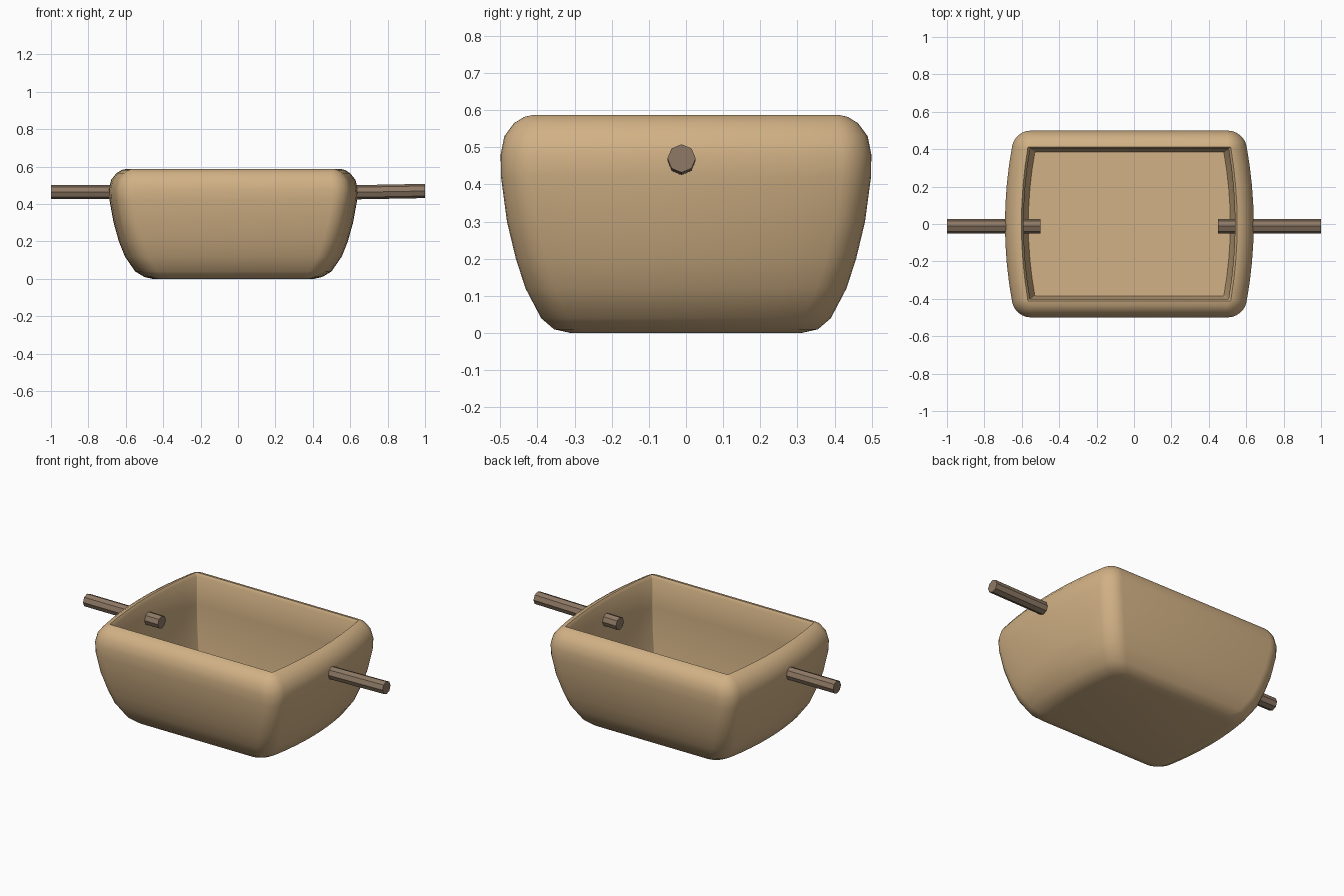
import bpy
import bmesh
import math
from mathutils import Vector

cube = bpy.data.objects.get("Cube")
if cube:
    bpy.data.objects.remove(cube, do_unlink=True)


def material(name, color):
    mat = bpy.data.materials.new(name)
    mat.use_nodes = True
    mat.diffuse_color = (*color, 1)
    bsdf = next(n for n in mat.node_tree.nodes if n.type == 'BSDF_PRINCIPLED')
    bsdf.inputs["Base Color"].default_value = (*color, 1)
    bsdf.inputs["Roughness"].default_value = 0.8
    return mat


def finish(bm, name, mat, angle):
    bmesh.ops.recalc_face_normals(bm, faces=bm.faces)
    mesh = bpy.data.meshes.new(name)
    bm.to_mesh(mesh)
    bm.free()
    mesh.materials.append(mat)
    obj = bpy.data.objects.new(name, mesh)
    bpy.context.collection.objects.link(obj)
    bpy.ops.object.select_all(action='DESELECT')
    obj.select_set(True)
    bpy.context.view_layer.objects.active = obj
    bpy.ops.object.shade_smooth_by_angle(angle=math.radians(angle))
    return obj


CENTER_X = -0.025
CORNER_STEPS = 6
END_STEPS = 8


def ring(bm, z, half_y, half_x, radius, bow):
    """Rounded rectangle whose two short ends bow outward in x."""
    hx = half_x - bow
    points = []
    for quarter, (sx, sy) in enumerate([(1, 1), (-1, 1), (-1, -1), (1, -1)]):
        for i in range(CORNER_STEPS + 1):
            a = math.pi / 2 * (quarter + i / CORNER_STEPS)
            points.append((sx * (hx - radius) + radius * math.cos(a),
                           sy * (half_y - radius) + radius * math.sin(a)))
        if quarter in (1, 3):
            # extra points along the bowed end
            for i in range(1, END_STEPS):
                points.append((sx * hx, sy * (half_y - radius) * (1 - 2 * i / END_STEPS)))
    verts = []
    for x, y in points:
        x += bow * (x / hx) * (1 - (y / half_y) ** 2)
        verts.append(bm.verts.new((x + CENTER_X, y, z)))
    return verts


wood = material("light wood", (0.64, 0.44, 0.235))
dark_wood = material("dark wood", (0.27, 0.19, 0.13))

# Tub: one skin running up the outside, over the rim and down the inside
# (height, half depth, half width, corner radius, end bow)
profile = [
    (0.0, 0.31, 0.43, 0.05, 0.035),
    (0.01, 0.355, 0.475, 0.065, 0.04),
    (0.04, 0.39, 0.525, 0.075, 0.045),
    (0.12, 0.432, 0.58, 0.08, 0.05),
    (0.2, 0.458, 0.612, 0.08, 0.055),
    (0.3, 0.482, 0.64, 0.08, 0.055),
    (0.42, 0.498, 0.662, 0.08, 0.055),
    (0.48, 0.499, 0.665, 0.08, 0.055),
    (0.53, 0.489, 0.653, 0.075, 0.055),
    (0.565, 0.463, 0.625, 0.055, 0.05),
    (0.582, 0.435, 0.598, 0.03, 0.045),
    (0.587, 0.412, 0.577, 0.005, 0.035),
    (0.57, 0.402, 0.565, 0.004, 0.035),
    (0.4, 0.402, 0.565, 0.004, 0.035),
    (0.25, 0.398, 0.558, 0.004, 0.035),
    (0.13, 0.384, 0.54, 0.004, 0.035),
]
bm = bmesh.new()
rings = [ring(bm, *row) for row in profile]
for low, high in zip(rings, rings[1:]):
    n = len(low)
    for i in range(n):
        j = (i + 1) % n
        bm.faces.new((low[i], low[j], high[j], high[i]))
bm.faces.new(rings[0])
bm.faces.new(rings[-1])
finish(bm, "tub", wood, 40)


# Axle pegs through each end
def peg(name, start, end, radius=0.038, sides=8):
    start, end = Vector(start), Vector(end)
    axis = end - start
    bm = bmesh.new()
    bmesh.ops.create_cone(bm, cap_ends=True, segments=sides, radius1=radius,
                          radius2=radius, depth=axis.length)
    turn = axis.to_track_quat('Z', 'Y').to_matrix()
    bmesh.ops.rotate(bm, verts=bm.verts, matrix=turn)
    bmesh.ops.translate(bm, verts=bm.verts, vec=(start + end) / 2)
    finish(bm, name, dark_wood, 30)


peg("right_peg", (-0.5, -0.012, 0.465), (-1, -0.012, 0.465))
peg("left_peg", (0.45, -0.012, 0.46), (1, -0.012, 0.47))
